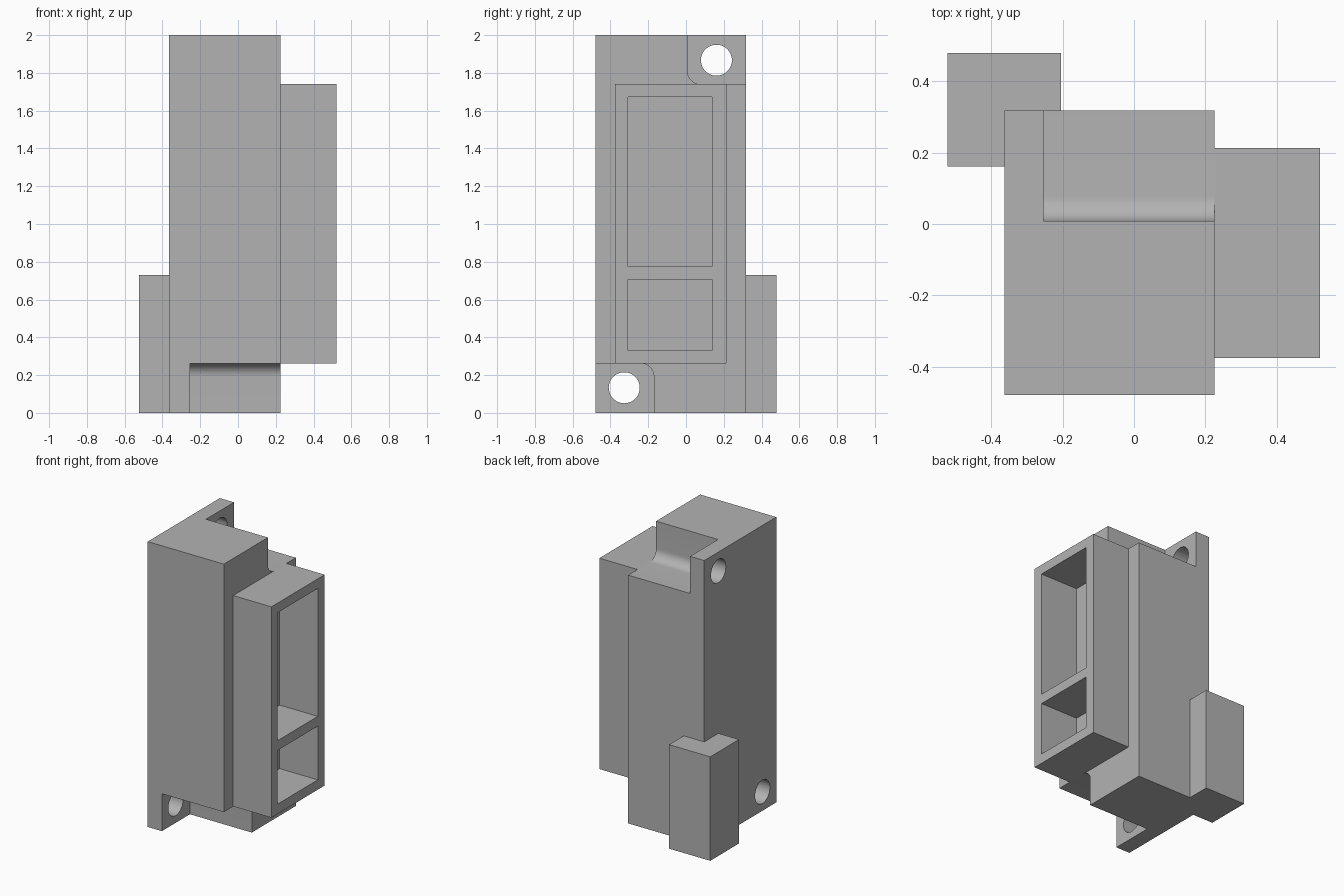
import bpy, bmesh, math
from mathutils import Vector

if "Cube" in bpy.data.objects:
    bpy.data.objects.remove(bpy.data.objects["Cube"], do_unlink=True)

grey = bpy.data.materials.new("plain_grey")
grey.use_nodes = True
colour = (0.45, 0.45, 0.45, 1)
grey.diffuse_color = colour
grey.node_tree.nodes["Principled BSDF"].inputs["Base Color"].default_value = colour


def prism(name, outline, direction):
    """Extrude a closed outline of 3D points along a direction."""
    bm = bmesh.new()
    face = bm.faces.new([bm.verts.new(p) for p in outline])
    new = bmesh.ops.extrude_face_region(bm, geom=[face])["geom"]
    bmesh.ops.translate(bm, vec=Vector(direction),
                        verts=[v for v in new if isinstance(v, bmesh.types.BMVert)])
    bmesh.ops.recalc_face_normals(bm, faces=bm.faces)
    mesh = bpy.data.meshes.new(name)
    bm.to_mesh(mesh)
    bm.free()
    obj = bpy.data.objects.new(name, mesh)
    bpy.context.collection.objects.link(obj)
    mesh.materials.append(grey)
    return obj


def along_x(name, profile, x0, x1):
    return prism(name, [(x0, y, z) for y, z in profile], (x1 - x0, 0, 0))


def rect(y0, y1, z0, z1):
    return [(y0, z0), (y1, z0), (y1, z1), (y0, z1)]


def circle(y, z, r, n=48):
    return [(y + r * math.cos(math.tau * i / n), z + r * math.sin(math.tau * i / n))
            for i in range(n)]


def notch(y_in, z_in, y_out, z_out, r=0.07, n=12):
    """Corner cutout whose inner corner is rounded."""
    sy = 1 if y_out > y_in else -1
    sz = 1 if z_out > z_in else -1
    arc = [(y_in + sy * r * (1 - math.cos(a)), z_in + sz * r * (1 - math.sin(a)))
           for a in (math.pi / 2 * i / n for i in range(n + 1))]
    return arc + [(y_out, z_in), (y_out, z_out), (y_in, z_out)]


def cut(obj, cutter):
    cutter.hide_render = True
    mod = obj.modifiers.new("cut", "BOOLEAN")
    mod.operation, mod.solver, mod.object = "DIFFERENCE", "EXACT", cutter
    bpy.context.view_layer.objects.active = obj
    bpy.ops.object.modifier_apply(modifier=mod.name)
    bpy.data.objects.remove(cutter, do_unlink=True)


LEFT, RIGHT, FLANGE = -0.364, 0.226, -0.254

# Main housing with two notched corners, leaving thin mounting ears
body = along_x("housing", rect(-0.48, 0.318, 0, 2), LEFT, RIGHT)
cut(body, along_x("top_notch", notch(0.008, 1.74, 0.5, 2.2), FLANGE, 0.4))
cut(body, along_x("bottom_notch", notch(-0.17, 0.262, -0.7, -0.2), FLANGE, 0.4))

# Screw holes through the ears
for y, z in ((0.161, 1.867), (-0.327, 0.133)):
    cut(body, along_x("screw_hole", circle(y, z, 0.082), -0.5, -0.1))

# Side socket block with two open pockets
socket = along_x("socket_block", rect(-0.376, 0.214, 0.262, 1.74), RIGHT, 0.522)
for z0, z1 in ((0.331, 0.707), (0.776, 1.672)):
    cut(socket, along_x("pocket", rect(-0.307, 0.138, z0, z1), 0.1, 0.7))

# Block wrapped around the lower back corner
x0, x1, y0, y1, back = -0.524, -0.205, 0.161, 0.48, 0.318
wrap = [(x0, y0), (LEFT, y0), (LEFT, back), (x1, back), (x1, y1), (x0, y1)]
corner = prism("corner_block", [(x, y, 0) for x, y in wrap], (0, 0, 0.729))

# Smooth the round surfaces, keep the edges sharp
bpy.ops.object.select_all(action="DESELECT")
for obj in (body, socket, corner):
    obj.select_set(True)
bpy.context.view_layer.objects.active = body
bpy.ops.object.shade_smooth_by_angle(angle=math.radians(30))
